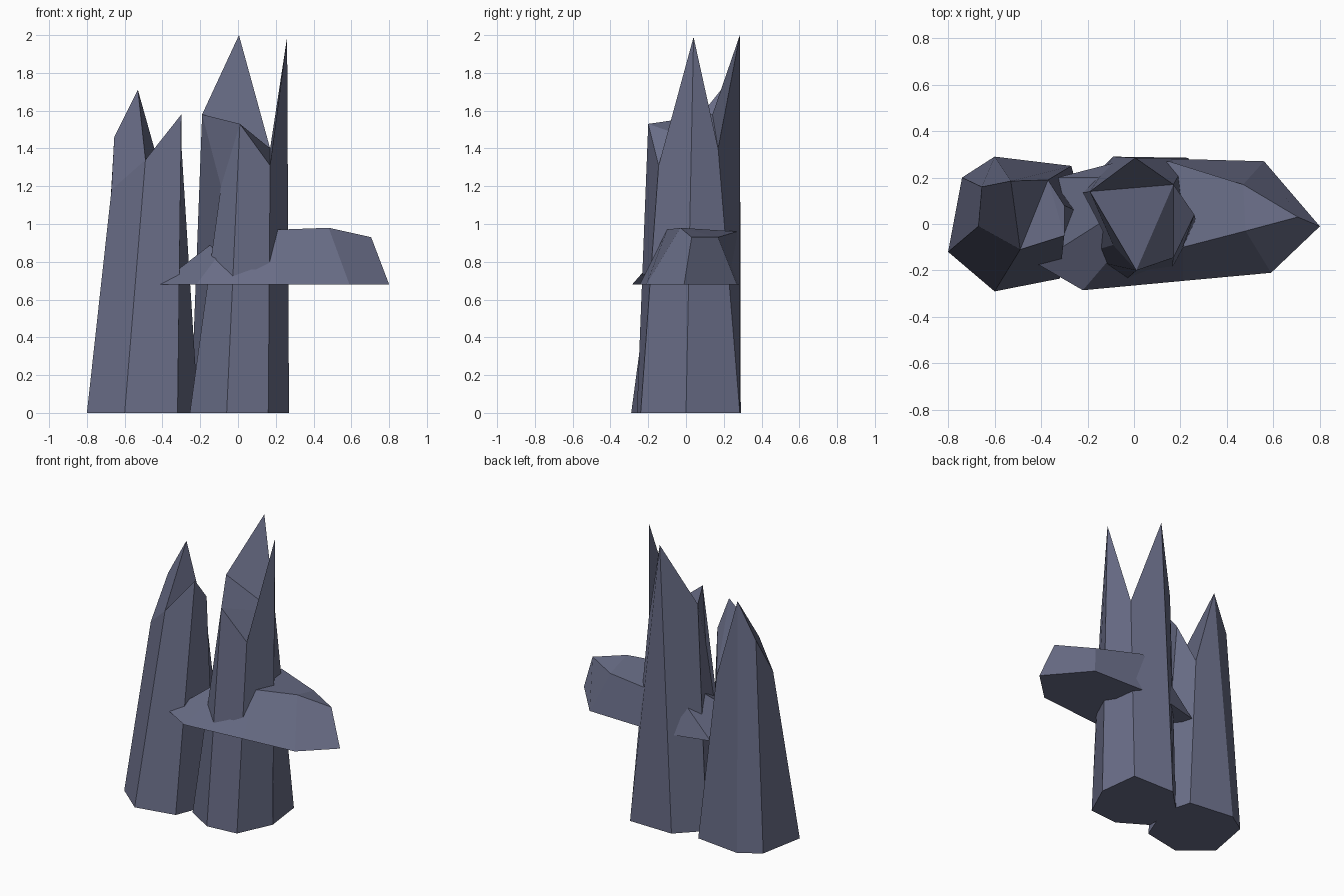
import bpy, bmesh

if "Cube" in bpy.data.objects:
    bpy.data.objects.remove(bpy.data.objects["Cube"])

stone = bpy.data.materials.new("blue_grey_stone")
stone.diffuse_color = (0.141, 0.153, 0.242, 1)
stone.use_nodes = True
stone.node_tree.nodes["Principled BSDF"].inputs["Base Color"].default_value = stone.diffuse_color


def faceted_rock(name, base, top, cap, z0=0.0):
    """Loft a base outline to a ring of cut top points, closed by the cap faces."""
    bm = bmesh.new()
    lo = [bm.verts.new((x, y, z0)) for x, y in base]
    hi = [bm.verts.new(p) for p in top]
    n = len(lo)
    bm.faces.new(lo[::-1])
    for i in range(n):
        j = (i + 1) % n
        bm.faces.new((lo[i], lo[j], hi[j], hi[i]))
    for f in cap:
        bm.faces.new([hi[i] for i in f])
    bmesh.ops.recalc_face_normals(bm, faces=bm.faces)
    me = bpy.data.meshes.new(name)
    bm.to_mesh(me)
    bm.free()
    me.materials.append(stone)
    ob = bpy.data.objects.new(name, me)
    bpy.context.collection.objects.link(ob)


# Shorter leaning column with a notched, slanted tip
faceted_rock(
    "left_column",
    [(-.80, -.12), (-.60, -.29), (-.32, -.235), (-.21, .04),
     (-.27, .25), (-.60, .29), (-.74, .20)],
    [(-.67, -.01, 1.18), (-.49, -.11, 1.34), (-.30, -.05, 1.58), (-.30, .08, 1.42),
     (-.37, .19, 1.14), (-.53, .185, 1.71), (-.655, .16, 1.46)],
    [(0, 1, 5, 6), (1, 4, 5), (1, 2, 4), (2, 3, 4)])

# Taller column with twin spikes
faceted_rock(
    "right_column",
    [(-.255, -.14), (-.06, -.26), (.16, -.24), (.27, 0),
     (.235, .285), (-.09, .29), (-.25, .13)],
    [(-.09, -.09, 1.20), (.01, -.20, 1.53), (.17, -.145, 1.31), (.26, .04, 1.99),
     (.17, .17, 1.40), (.005, .285, 2.0), (-.19, .14, 1.58)],
    [(6, 0, 1), (5, 6, 4), (6, 1, 4), (1, 2, 4), (2, 3, 4)])

# Flat-bottomed shelf crossing the columns
faceted_rock(
    "rock_shelf",
    [(.80, -.01), (.59, -.21), (.21, -.245), (-.22, -.285),
     (-.42, -.17), (-.33, .20), (.0, .285), (.56, .27)],
    [(.705, .03, .93), (.48, -.03, .98), (.21, -.10, .97), (-.07, -.11, .88),
     (-.12, .02, .91), (-.12, .20, .90), (.15, .27, .96), (.47, .17, .93)],
    [(0, 1, 7), (1, 2, 6, 7), (2, 3, 4, 5, 6)], z0=.68)
